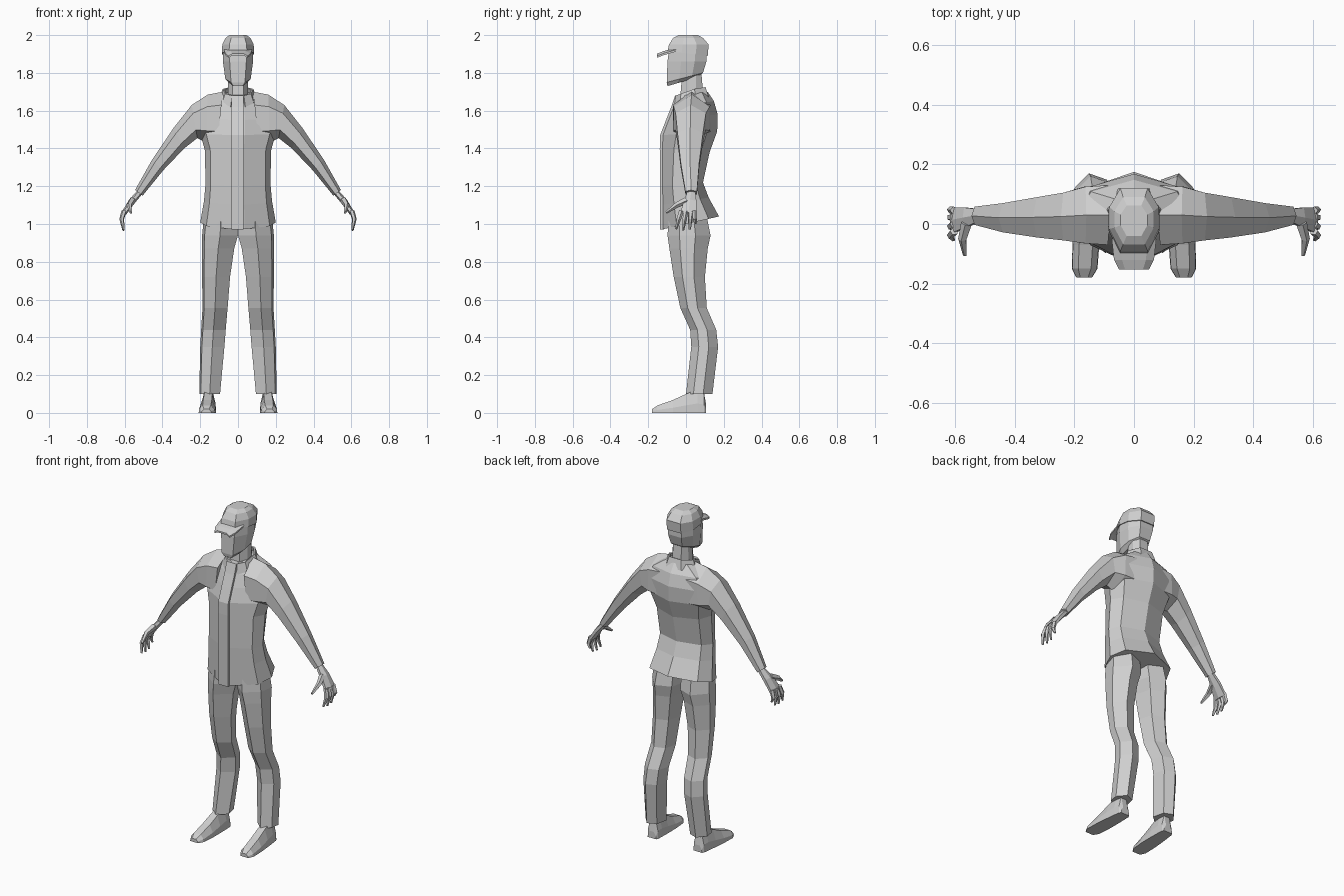
import bpy, bmesh, math
from mathutils import Vector

cube = bpy.data.objects.get("Cube")
if cube:
    bpy.data.objects.remove(cube)

clay = bpy.data.materials.new("plain_grey")
clay.use_nodes = True
grey = (0.62, 0.62, 0.62, 1)
clay.diffuse_color = grey
clay.node_tree.nodes["Principled BSDF"].inputs["Base Color"].default_value = grey


def loft(name, rings, mirror=False, closed=True):
    """Skin a stack of equal-sized rings; capped when the rings are closed."""
    bm = bmesh.new()
    rows = [[bm.verts.new(p) for p in ring] for ring in rings]
    count = len(rows[0])
    for low, high in zip(rows, rows[1:]):
        for i in range(count if closed else count - 1):
            j = (i + 1) % count
            bm.faces.new((low[i], low[j], high[j], high[i]))
    if closed:
        bm.faces.new(rows[0])
        bm.faces.new(rows[-1])
    bmesh.ops.recalc_face_normals(bm, faces=bm.faces)
    mesh = bpy.data.meshes.new(name)
    bm.to_mesh(mesh)
    bm.free()
    mesh.materials.append(clay)
    obj = bpy.data.objects.new(name, mesh)
    bpy.context.collection.objects.link(obj)
    if mirror:
        obj.modifiers.new("Mirror", "MIRROR").use_mirror_merge = False
    return obj


def body_ring(section, z_front, z_back, half, front, back):
    """Symmetric ring from half-section points (width share, depth share)."""
    pts = [(half * u, front + (back - front) * v, z_front + (z_back - z_front) * v)
           for u, v in section]
    return pts + [(-x, y, z) for x, y, z in reversed(pts) if x > 0]


def body(name, section, rows):
    return loft(name, [body_ring(section, *row) for row in rows])


def limb_ring(upper, lower, front, back, sides=6):
    """Ring spanning an upper and a lower (x, z) point and a depth range."""
    up, low = Vector(upper), Vector(lower)
    ring = []
    for k in range(sides):
        a = math.tau * k / sides
        p = (up + low) / 2 + (up - low) / 2 * math.sin(a + math.pi / 2)
        y = (front + back) / 2 + (back - front) / 2 * math.cos(a + math.pi / 2) / math.cos(math.pi / 6)
        ring.append((p.x, y, p.y))
    return ring


def finger(name, points, radii):
    """Tapered five-sided tube along a short path."""
    pts = [Vector(p) for p in points]
    turn = (pts[-1] - pts[0]).to_track_quat("Z", "Y")
    loft(name, [[p + turn @ Vector((r * math.cos(a), r * math.sin(a), 0))
                 for a in (math.tau * k / 5 for k in range(5))]
                for p, r in zip(pts, radii)], mirror=True)


# Jacket body, wide ridge down the front and back
chest = [(0, 0), (.18, .04), (.84, .27), (1, .55), (.8, .82), (0, 1)]
body("jacket_body", chest, [
    (.97, 1.04, .20, -.132, .175),
    (1.10, 1.14, .18, -.132, .12),
    (1.20, 1.22, .172, -.132, .09),
    (1.40, 1.38, .175, -.134, .125),
    (1.47, 1.49, .20, -.132, .165),
    (1.55, 1.58, .21, -.10, .168),
    (1.62, 1.65, .18, -.072, .148),
    (1.68, 1.70, .085, -.05, .115)])

# Front placket strip
placket = [(.97, -.137), (1.40, -.139), (1.47, -.137), (1.55, -.106), (1.62, -.078), (1.68, -.058)]
loft("jacket_placket", [[(-.035, y, z), (.03, y, z), (.03, y + .02, z), (-.035, y + .02, z)]
                        for z, y in placket])

# Standing collar, open at the front
half_collar = [(.035, -.06, 1.62, 1.68), (.075, -.03, 1.64, 1.69),
               (.09, .05, 1.66, 1.715), (.045, .115, 1.67, 1.725)]
path = half_collar + [(-x, y, a, b) for x, y, a, b in reversed(half_collar)]
collar = loft("jacket_collar", [[(x * 1.12, y * 1.05, a) for x, y, a, b in path],
                                [(x * .9, y * .9, b) for x, y, a, b in path]], closed=False)
collar.modifiers.new("Thickness", "SOLIDIFY").thickness = .01

# Sleeves
loft("sleeves", [limb_ring(*row) for row in [
    ((.08, 1.70), (.11, 1.42), -.07, .13),
    ((.16, 1.685), (.17, 1.43), -.065, .125),
    ((.245, 1.63), (.215, 1.455), -.055, .105),
    ((.34, 1.51), (.285, 1.40), -.045, .09),
    ((.455, 1.34), (.395, 1.285), -.028, .07),
    ((.545, 1.18), (.505, 1.15), -.003, .058)]], mirror=True)

# Hands
loft("palms", [limb_ring(*row) for row in [
    ((.53, 1.18), (.51, 1.155), .008, .05),
    ((.575, 1.13), (.555, 1.10), -.012, .055),
    ((.618, 1.06), (.592, 1.05), -.03, .055)]], mirror=True)
knuckles = [("index_fingers", -.024, -.053, .972), ("middle_fingers", 0, -.016, .965),
            ("ring_fingers", .024, .02, .97), ("little_fingers", .045, .05, 1.0)]
for name, base, tip, z in knuckles:
    finger(name, [(.603, base, 1.07), (.616, (base + tip) / 2, 1.025), (.606, tip, z)],
           (.014, .012, .006))
finger("thumbs", [(.56, .005, 1.125), (.575, -.05, 1.10), (.567, -.105, 1.06)], (.02, .015, .007))

# Trouser legs: height, inner, outer, front, back
leg_section = [(.5, 0), (.93, .28), (1, .65), (.62, 1), (.15, .85), (0, .35)]
leg_rows = [
    (1.04, 0, .18, -.09, .11),
    (.94, 0, .19, -.098, .13),
    (.87, .02, .19, -.088, .115),
    (.72, .042, .19, -.065, .10),
    (.555, .055, .188, -.03, .11),
    (.44, .065, .195, .022, .16),
    (.35, .072, .20, .028, .17),
    (.10, .095, .205, 0, .14)]
loft("trouser_legs", [[(a + (b - a) * u, f + (r - f) * v, z) for u, v in leg_section]
                      for z, a, b, f, r in leg_rows], mirror=True)

# Shoes, lofted from toe to heel: depth, half width, height
shoe_section = [(-1, 0), (1, 0), (.95, .4), (.5, 1), (-.5, 1), (-.95, .4)]
shoe_rows = [(-.18, .026, .02), (-.15, .043, .04), (-.07, .045, .068), (0, .042, .10),
             (.06, .038, .125), (.095, .035, .11), (.107, .028, .04)]
loft("shoes", [[(.158 - .05 * y + w * u, y, h * v) for u, v in shoe_section]
               for y, w, h in shoe_rows], mirror=True)

# Neck and head
skull = [(.55, 0), (1, .35), (1, .7), (.55, 1)]
body("neck", skull, [(1.62, 1.64, .055, -.035, .095), (1.82, 1.82, .05, -.018, .08)])
body("head", skull, [
    (1.73, 1.775, .045, -.098, .055),
    (1.75, 1.80, .067, -.102, .09),
    (1.86, 1.86, .08, -.098, .108),
    (1.94, 1.94, .08, -.088, .108)])

# Cap and brim
body("cap_crown", skull, [
    (1.915, 1.89, .085, -.098, .115),
    (1.95, 1.95, .083, -.09, .12),
    (1.985, 1.985, .066, -.068, .09),
    (2.0, 2.0, .045, -.04, .062)])
brim_section = [(-1, -.012), (-.6, 0), (.6, 0), (1, -.012), (1, -.022), (.6, -.01), (-.6, -.01), (-1, -.022)]
loft("cap_brim", [[(w * u, y, z + dz) for u, dz in brim_section]
                  for y, w, z in [(-.05, .075, 1.935), (-.12, .067, 1.915), (-.153, .05, 1.902)]])
